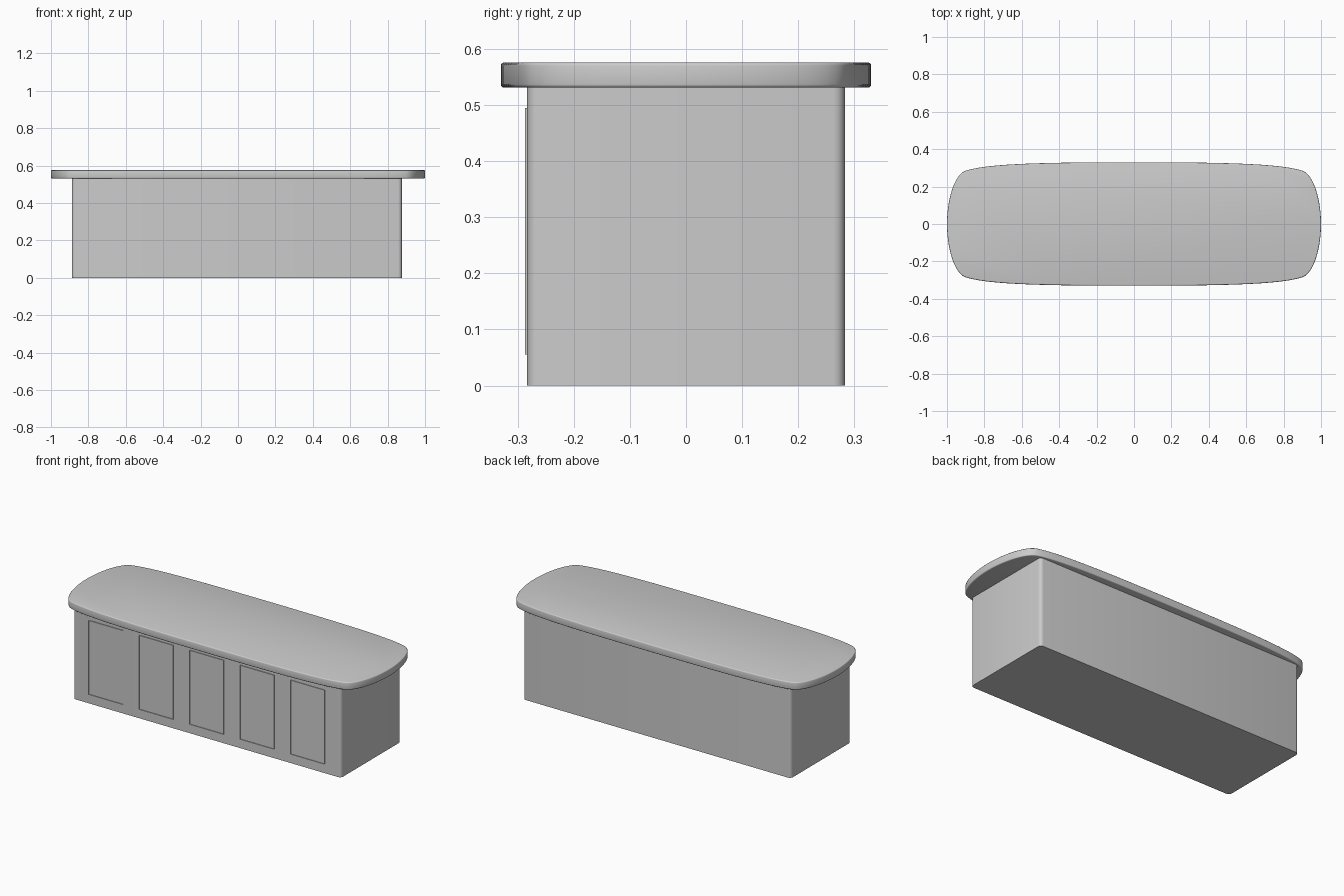
import bpy, bmesh, math
from mathutils import Vector
from mathutils.geometry import interpolate_bezier

if "Cube" in bpy.data.objects:
    bpy.data.objects.remove(bpy.data.objects["Cube"])


def finish(bm, name, bevel=0.0, segs=3, vertical_only=False):
    bmesh.ops.recalc_face_normals(bm, faces=bm.faces)
    if bevel:
        edges = []
        for e in bm.edges:
            d = (e.verts[0].co - e.verts[1].co).normalized()
            vertical = abs(d.z) > 0.9
            if vertical == vertical_only:
                edges.append(e)
        bmesh.ops.bevel(bm, geom=edges, offset=bevel, segments=segs,
                        profile=0.5, affect='EDGES')
    mesh = bpy.data.meshes.new(name)
    bm.to_mesh(mesh)
    bm.free()
    ob = bpy.data.objects.new(name, mesh)
    bpy.context.collection.objects.link(ob)
    bpy.context.view_layer.objects.active = ob
    ob.select_set(True)
    bpy.ops.object.shade_smooth_by_angle(angle=math.radians(35))
    ob.select_set(False)
    return ob


def extrude_outline(points, z0, z1):
    bm = bmesh.new()
    face = bm.faces.new([bm.verts.new((x, y, z0)) for x, y in points])
    geo = bmesh.ops.extrude_face_region(bm, geom=[face])["geom"]
    top = [g for g in geo if isinstance(g, bmesh.types.BMVert)]
    bmesh.ops.translate(bm, verts=top, vec=(0, 0, z1 - z0))
    return bm


# Counter body with rounded vertical corners
CX = -0.006
hx, hy = 0.882, 0.283
corners = [(CX - hx, -hy), (CX + hx, -hy), (CX + hx, hy), (CX - hx, hy)]
finish(extrude_outline(corners, 0.0, 0.534), "counter_body", 0.02, 4, True)

# Counter top: bowed outline, one quarter mirrored to all four
side = interpolate_bezier(Vector((0, .33, 0)), Vector((.45, .33, 0)),
                          Vector((.78, .325, 0)), Vector((.90, .285, 0)), 14)
end = interpolate_bezier(Vector((.90, .285, 0)), Vector((.965, .262, 0)),
                         Vector((1, .12, 0)), Vector((1, 0, 0)), 14)
quarter = [(p.x, p.y) for p in side + end[1:]]
half = quarter + [(x, -y) for x, y in quarter[-2::-1]]
outline = half + [(-x, y) for x, y in half[-2:0:-1]]
finish(extrude_outline(outline, 0.531, 0.576), "counter_top", 0.006, 3)

# Five raised panel frames along the front
W, Z0, Z1, STRIP = 0.225, 0.055, 0.495, 0.012
for i in range(5):
    cx = CX + (i - 2) * 0.332
    bm = bmesh.new()
    y = -0.281
    face = bm.faces.new([bm.verts.new(p) for p in (
        (cx - W / 2, y, Z0), (cx + W / 2, y, Z0),
        (cx + W / 2, y, Z1), (cx - W / 2, y, Z1))])
    bmesh.ops.inset_individual(bm, faces=[face], thickness=STRIP)
    bmesh.ops.delete(bm, geom=[face], context='FACES')
    geo = bmesh.ops.extrude_face_region(bm, geom=bm.faces[:])["geom"]
    bmesh.ops.translate(bm, vec=(0, -0.006, 0),
                        verts=[g for g in geo if isinstance(g, bmesh.types.BMVert)])
    finish(bm, f"front_panel_frame_{i + 1}")
